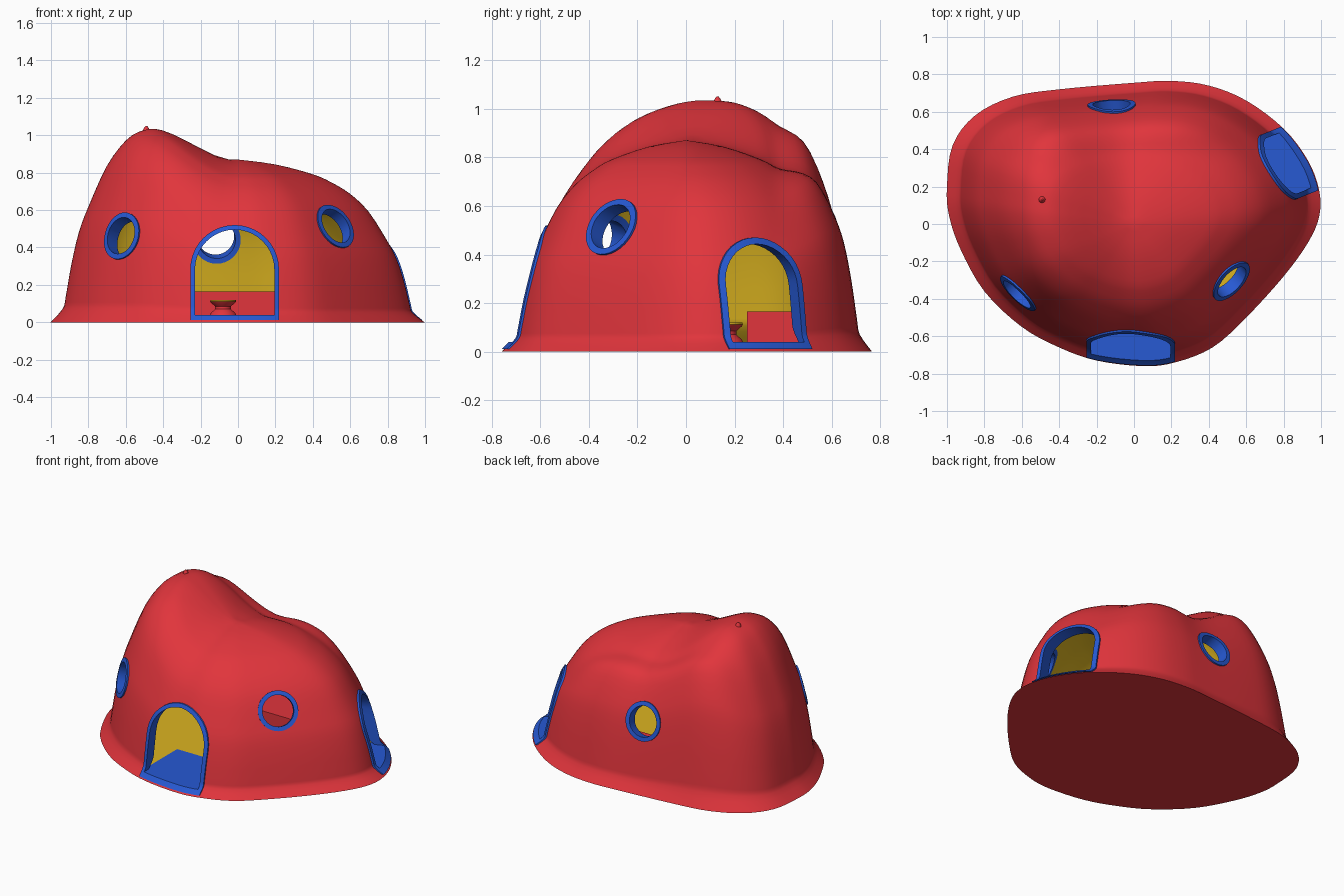
import bpy, bmesh, math
from mathutils import Vector

if "Cube" in bpy.data.objects:
    bpy.data.objects.remove(bpy.data.objects["Cube"])

def material(name, c):
    m = bpy.data.materials.new(name)
    m.diffuse_color = (*c, 1)
    m.use_nodes = True
    m.node_tree.nodes["Principled BSDF"].inputs["Base Color"].default_value = m.diffuse_color
    return m

RED = material("red", (0.75, 0.035, 0.045))
YELLOW = material("yellow", (0.72, 0.46, 0.015))
BLUE = material("blue", (0.02, 0.1, 0.65))

def make(name, verts, faces, mats, index=0):
    me = bpy.data.meshes.new(name)
    me.from_pydata([tuple(v) for v in verts], [], faces)
    bm = bmesh.new()
    bm.from_mesh(me)
    bmesh.ops.recalc_face_normals(bm, faces=bm.faces)
    bm.to_mesh(me)
    bm.free()
    for m in mats:
        me.materials.append(m)
    for p in me.polygons:
        p.material_index = index
    ob = bpy.data.objects.new(name, me)
    bpy.context.collection.objects.link(ob)
    return ob

def activate(ob):
    bpy.ops.object.select_all(action='DESELECT')
    ob.select_set(True)
    bpy.context.view_layer.objects.active = ob

def boolean(ob, other, op):
    activate(ob)
    mod = ob.modifiers.new("cut", 'BOOLEAN')
    mod.object, mod.operation, mod.solver = other, op, 'EXACT'
    mod.material_mode = 'INDEX'
    bpy.ops.object.modifier_apply(modifier=mod.name)

def smooth(ob, angle=35):
    activate(ob)
    bpy.ops.object.shade_smooth_by_angle(angle=math.radians(angle))

def spline(pts, n, closed):
    out, c = [], len(pts)
    for i in range(c if closed else c - 1):
        ids = [i - 1, i, i + 1, i + 2]
        ids = [k % c if closed else min(max(k, 0), c - 1) for k in ids]
        a, b, d, e = (Vector(pts[k]) for k in ids)
        for j in range(n):
            t = j / n
            out.append(0.5 * (2*b + (d-a)*t + (2*a-5*b+4*d-e)*t*t + (3*b-a-3*d+e)*t**3))
    return out if closed else out + [Vector(pts[-1])]

def step(a, b, x):
    t = min(max((x - a) / (b - a), 0), 1)
    return t * t * (3 - 2 * t)

# footprint and wall profile (radial fraction, height fraction)
OUTLINE = spline([(-1, .2), (-.97, .42), (-.85, .58), (-.65, .68), (-.4, .72), (0, .755),
                  (.2, .765), (.4, .74), (.6, .66), (.8, .51), (.93, .34), (.99, .18),
                  (.99, .04), (.93, -.1), (.8, -.28), (.6, -.5), (.42, -.66), (.22, -.74),
                  (.05, -.76), (-.2, -.73), (-.4, -.66), (-.6, -.55), (-.8, -.36),
                  (-.93, -.13), (-.99, .05)], 4, True)
PROFILE = spline([(0, 1), (.2, .97), (.4, .91), (.5, .86), (.6, .79), (.7, .68), (.8, .5),
                  (.85, .39), (.89, .25), (.92, .11), (.935, .06), (1, 0)], 3, False)

def dome(name, scale, lift, mats, index=0):
    n = len(OUTLINE)
    verts = [(0, 0, .87 * scale + lift)]
    for s, h in PROFILE[1:]:
        for o in OUTLINE:
            x, y = o.x * s, o.y * s
            top = (.87 + .36 * step(0, .62, -x)) * (1 + .33 * step(.35, .7, y))
            verts.append((x * scale, y * scale, max(h, 0) * top * scale + lift))
    faces = [(0, 1 + i, 1 + (i + 1) % n) for i in range(n)]
    for r in range(len(PROFILE) - 2):
        a, b = 1 + r * n, 1 + (r + 1) * n
        faces += [(a+i, b+i, b+(i+1) % n, a+(i+1) % n) for i in range(n)]
    faces.append(tuple(range(len(verts) - n, len(verts))))
    return make(name, verts, faces, mats, index)

def arch(w, low, top):
    k = top - w
    return [(-w, low), (w, low)] + [(w * math.cos(math.pi*i/20), k + w * math.sin(math.pi*i/20))
                                    for i in range(21)]

def circle(r):
    return [(r * math.cos(math.tau*i/32), r * math.sin(math.tau*i/32)) for i in range(32)]

def prism(name, origin, axis, near, far, outer, inner=None):
    a = Vector(axis).normalized()
    u = Vector((0, 0, 1)).cross(a).normalized()
    v = a.cross(u)
    n = len(outer)
    verts = [Vector(origin) + u*p + v*q + a*d
             for loop in ([outer, inner] if inner else [outer])
             for d in (near, far) for p, q in loop]
    def band(i, j):
        return [(i*n+k, i*n+(k+1) % n, j*n+(k+1) % n, j*n+k) for k in range(n)]
    if inner:
        faces = band(0, 1) + band(1, 3) + band(3, 2) + band(2, 0)
    else:
        faces = band(0, 1) + [tuple(range(n)), tuple(range(n, 2*n))]
    return make(name, verts, faces, [BLUE])

# shell, hollowed with a yellow inside
body = dome("tent_shell", 1, 0, [RED, YELLOW])
cavity = dome("cavity_cutter", .9, .04, [RED, YELLOW], 1)
skin = dome("frame_skin_cutter", 1.012, 0, [BLUE])
boolean(body, cavity, 'DIFFERENCE')
cavity.data.materials.clear()
cavity.data.materials.append(BLUE)
for p in cavity.data.polygons:
    p.material_index = 0

# doors and windows: name, origin, axis, near, far, outer loop, inner loop
ring = (circle(.128), circle(.1))
openings = [
    ("front_door_frame", (-.018, 0, 0), (0, -1, 0), .3, 1.2,
     arch(.237, .012, .52), arch(.212, .04, .495)),
    ("side_door_frame", (.003, -.007, 0), (.927, .375, 0), .4, 1.4,
     arch(.195, .012, .47), arch(.168, .04, .443)),
    ("left_window_frame", (-.62, -.37, .46), (-.65, -.76, .3), -.25, .3, *ring),
    ("right_window_frame", (.515, -.3, .51), (.65, -.76, .45), -.25, .3, *ring),
    ("back_window_frame", (-.12, .64, .46), (-.1, 1, .3), -.25, .3, *ring),
]
trash = [cavity, skin]
for name, origin, axis, near, far, outer, inner in openings:
    hole = prism("hole_cutter", origin, axis, near, far, outer)
    boolean(body, hole, 'DIFFERENCE')
    frame = prism(name, origin, axis, near, far, outer, inner)
    boolean(frame, skin, 'INTERSECT')
    boolean(frame, cavity, 'DIFFERENCE')
    smooth(frame)
    trash.append(hole)
smooth(body)
for ob in trash:
    bpy.data.objects.remove(ob)

def lathe(name, x, y, prof, mats, n=32):
    verts = [(x + r*math.cos(math.tau*i/n), y + r*math.sin(math.tau*i/n), z)
             for r, z in prof for i in range(n)]
    faces = [(k*n+i, k*n+(i+1) % n, (k+1)*n+(i+1) % n, (k+1)*n+i)
             for k in range(len(prof)-1) for i in range(n)]
    faces += [tuple(range(n)), tuple(range(len(verts)-n, len(verts)))]
    ob = make(name, verts, faces, mats)
    smooth(ob)
    return ob

# peak tip
lathe("peak_tip", -.49, .13, [(.022, .99), (.02, 1.022), (.012, 1.04), (.004, 1.05)], [RED], 16)

# hourglass stool with yellow top
lathe("stool", -.08, .165, [(.07, .039), (.065, .05), (.042, .07), (.042, .085), (.065, .105),
                            (.07, .112)], [RED])
lathe("stool_top", -.08, .165, [(.068, .112), (.068, .12)], [YELLOW])

# bed block
bx = [(x, y, z) for z in (.038, .165) for x, y in ((-.42, .25), (.36, .25), (.36, .54), (-.42, .54))]
make("bed", bx, [(0, 1, 2, 3), (4, 5, 6, 7), (0, 1, 5, 4), (1, 2, 6, 5), (2, 3, 7, 6), (3, 0, 4, 7)], [RED])
